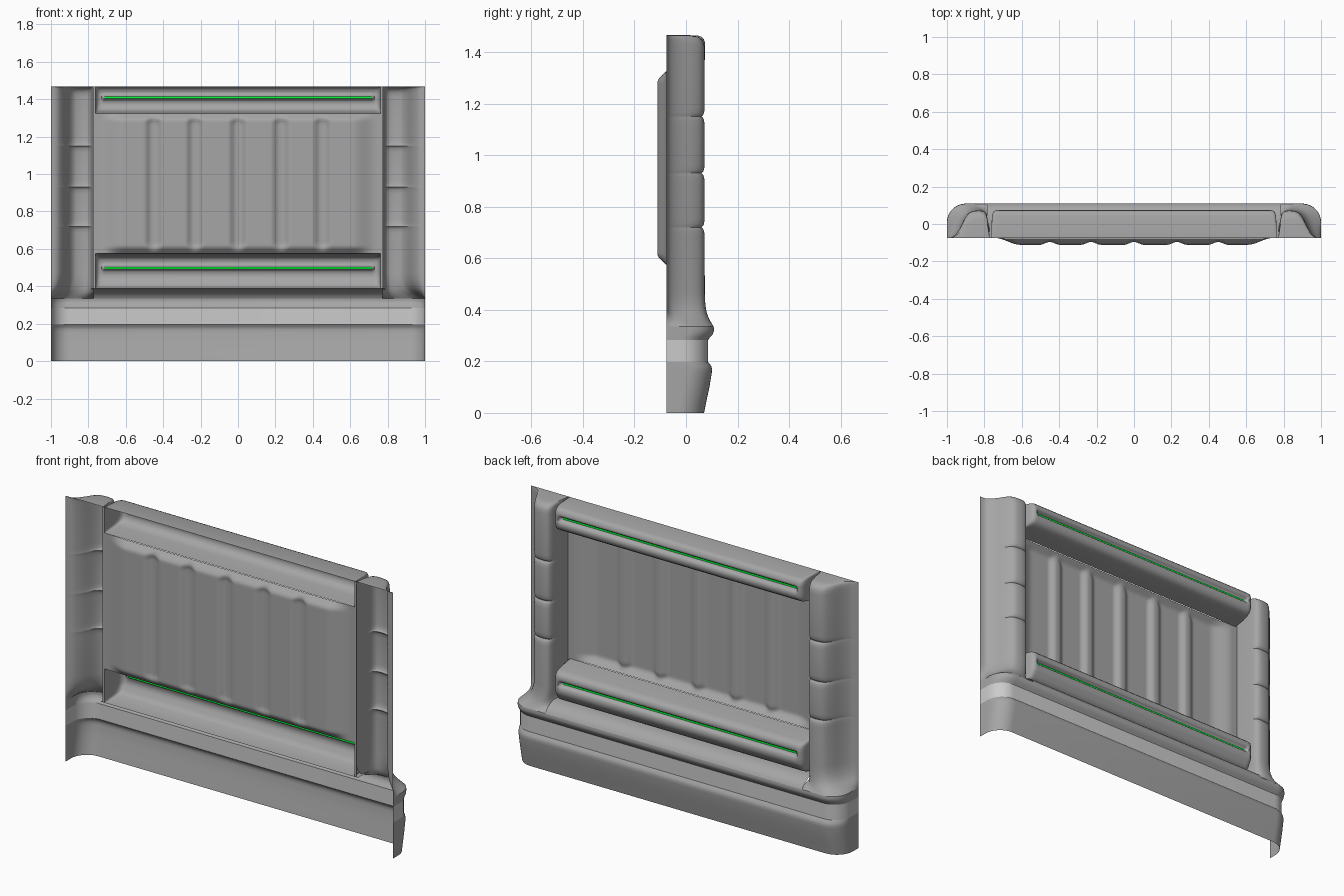
import bpy, bmesh, math

if "Cube" in bpy.data.objects:
    bpy.data.objects.remove(bpy.data.objects["Cube"])

BACK = -0.075   # rear plane the open shell ends on


def material(name, rgb):
    m = bpy.data.materials.new(name)
    m.diffuse_color = (*rgb, 1)
    m.use_nodes = True
    m.node_tree.nodes["Principled BSDF"].inputs["Base Color"].default_value = m.diffuse_color
    return m


GREEN = material("green_glow", (0.0, 1.0, 0.04))
GREY = material("dark_grey", (0.38, 0.38, 0.38))
LIGHT = material("light_grey", (0.8, 0.8, 0.8))


def sheet(name, rows, skip=None, mat=GREY, angle=38, mirror=False):
    """Skin a grid of points into an open surface facing +y."""
    bm = bmesh.new()
    grid = [[bm.verts.new(p) for p in r] for r in rows]
    for i in range(len(grid) - 1):
        for j in range(len(grid[0]) - 1):
            if (i, j) != skip:
                bm.faces.new((grid[i][j], grid[i][j + 1], grid[i + 1][j + 1], grid[i + 1][j]))
    bmesh.ops.remove_doubles(bm, verts=bm.verts, dist=1e-5)
    bm.normal_update()
    if sum(f.normal.y * f.calc_area() for f in bm.faces) < 0:
        bmesh.ops.reverse_faces(bm, faces=bm.faces)
    me = bpy.data.meshes.new(name)
    bm.to_mesh(me)
    bm.free()
    ob = bpy.data.objects.new(name, me)
    bpy.context.collection.objects.link(ob)
    me.materials.append(mat)
    if mirror:
        ob.modifiers.new("mirror", 'MIRROR').use_mirror_merge = False
    bpy.ops.object.select_all(action='DESELECT')
    ob.select_set(True)
    bpy.context.view_layer.objects.active = ob
    bpy.ops.object.shade_smooth_by_angle(angle=math.radians(angle))
    return ob


def lerp(a, b, t):
    return a + (b - a) * t


def smooth(t):
    t = max(0.0, min(1.0, t))
    return t * t * (3 - 2 * t)


def curve(pts, n=4):
    """Catmull-Rom resample of 2D points."""
    out = []
    p = [pts[0]] + pts + [pts[-1]]
    for i in range(1, len(p) - 2):
        for k in range(n):
            t = k / n
            out.append(tuple(0.5 * (2 * b + (c - a) * t + (2 * a - 5 * b + 4 * c - d) * t * t
                                    + (3 * b - a - 3 * c + d) * t ** 3)
                             for a, b, c, d in zip(p[i - 1], p[i], p[i + 1], p[i + 2])))
    return out + [pts[-1]]


# Plinth: profile carried around a plan with rounded ends
def plan(f, z, r=0.1):
    arc = [(0.9 + r * math.cos(a), f - r + r * math.sin(a))
           for a in (math.pi / 2 * i / 10 for i in range(11))]
    right = [(1.0, BACK)] + arc
    return [(x, y, z) for x, y in right] + [(-x, y, z) for x, y in reversed(right)]


lower = [(.07, 0), (.08, .05), (.091, .1), (.1, .155), (.101, .17), (.098, .182), (.086, .197)]
rim = [(.086, .283), (.093, .293), (.102, .302), (.107, .314), (.109, .322), (.107, .335)]
sheet("plinth_lower", [plan(f, z) for f, z in lower])
sheet("plinth_band", [plan(.086, .197), plan(.086, .283)], mat=LIGHT)
sheet("plinth_rim", [plan(f, z) for f, z in rim])

# Ledge between plinth rim and lower beam
ledge = curve([(.107, .335), (.093, .355), (.065, .374), (.02, .385), (BACK, .388)])
sheet("ledge", [[(x, y, z) for x in (-.785, .785)] for y, z in ledge])

# Segmented pillars: section lofted upward, flaring into the plinth
top_sec = curve([(1, BACK), (.965, -.066), (.935, -.03), (.905, .03), (.88, .061), (.85, .071),
                 (.815, .071), (.793, .058), (.782, .02), (.772, BACK)])
foot_sec = curve([(1, BACK), (1, -.03), (1, .007), (.992, .045), (.971, .078), (.938, .1),
                  (.9, .107), (.85, .107), (.81, .107), (.772, .107)])
levels = [(.335, 1, 0), (.347, .8, 0), (.36, .58, 0), (.375, .38, 0), (.39, .24, 0),
          (.41, .13, 0), (.435, .05, 0), (.47, 0, 0)]
for g in (.72, .93, 1.15):
    levels += [(g + d, 0, k) for d, k in
               ((-.035, 0), (-.015, .015), (-.005, .045), (0, .085),
                (.005, .045), (.015, .015), (.035, 0))]
levels += [(1.415, 0, 0), (1.435, 0, .02), (1.45, 0, .07), (1.46, 0, .17), (1.465, 0, .35), (1.467, 0, 1)]
rows = []
for z, t, k in levels:
    row = []
    for a, b in zip(top_sec, foot_sec):
        x, y = lerp(a[0], b[0], t), lerp(a[1], b[1], t)
        row.append((x, lerp(y, BACK, k), z))
    rows.append(row)
sheet("pillar", rows, mirror=True)


# Beams with a lit slot; each profile point is (y, z, slot depth)
def beam(name, under, over, zc, front):
    slot = [(front, zc - .02, 0), (front, zc - .013, .008), (front, zc - .005, .022),
            (front, zc + .005, .022), (front, zc + .013, .008), (front, zc + .02, 0)]
    prof = [(y, z, 0) for y, z in under] + slot + [(y, z, 0) for y, z in over]
    half = [(.775, 0, 0), (.763, 0, 0), (.761, .6, 0), (.758, .83, 0), (.752, .94, 0),
            (.742, .99, 0), (.73, 1, 0), (.722, 1, .8), (.715, 1, 1)]
    stations = [(-x, k, s) for x, k, s in half] + half[::-1]
    rows = [[(x, lerp(BACK, y - d * s, k), z) for y, z, d in prof] for x, k, s in stations]
    sheet(name, rows, skip=(len(half) - 1, len(under) + 2), angle=60)
    # glowing strip fills the slot floor
    y = front - .022
    sheet(name + "_light_strip", [[(x, y, zc - .005), (x, y, zc + .005)] for x in (-.715, .715)], mat=GREEN)


beam("lower_beam",
     [(BACK, .388), (.03, .395), (.047, .405), (.056, .42), (.066, .436), (.073, .45)],
     [(.073, .532), (.07, .545), (.06, .555), (.03, .562), (BACK, .575)], .498, .074)
beam("upper_beam",
     [(BACK, 1.325), (.02, 1.333), (.05, 1.34), (.066, 1.352), (.073, 1.37)],
     [(.073, 1.438), (.069, 1.451), (.06, 1.46), (.045, 1.465), (BACK, 1.467)], 1.409, .074)

# Recessed centre panel with five rounded vertical ribs
RIBS = (-.45, -.23, 0, .23, .45)
Z0, Z1 = .575, 1.325


def panel_y(x, z):
    y = BACK - .036 * smooth((.74 - abs(x)) / .13) * smooth((min(z - Z0, Z1 - z) + .01) / .05)
    for c in RIBS:
        dz = max(.635 - z, z - 1.265, 0)
        d = math.hypot(x - c, dz) / .052
        if d < 1:
            y += .02 * smooth((1 - d) * 1.25)
    return y


NX, NZ = 190, 70
sheet("ribbed_panel", [[(x, panel_y(x, z), z) for x in (lerp(-.775, .775, i / NX) for i in range(NX + 1))]
                       for z in (lerp(Z0, Z1, j / NZ) for j in range(NZ + 1))], angle=60)
